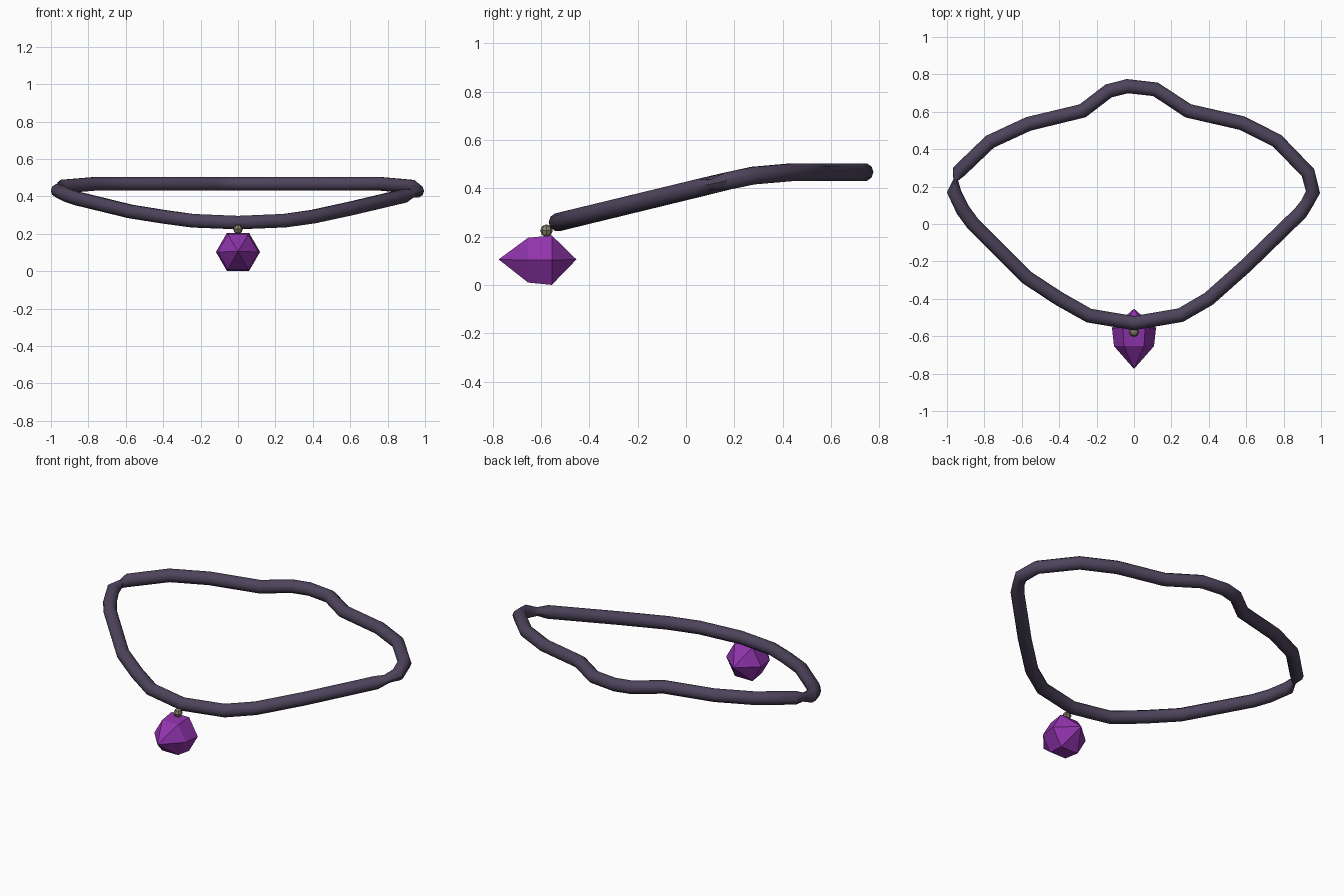
import bpy, bmesh, math
from mathutils import Vector

if "Cube" in bpy.data.objects:
    bpy.data.objects.remove(bpy.data.objects["Cube"])


def material(name, rgb):
    m = bpy.data.materials.new(name)
    m.diffuse_color = (*rgb, 1)
    m.use_nodes = True
    m.node_tree.nodes["Principled BSDF"].inputs["Base Color"].default_value = m.diffuse_color
    return m


def add_object(name, bm, mat):
    bmesh.ops.recalc_face_normals(bm, faces=bm.faces[:])
    me = bpy.data.meshes.new(name)
    bm.to_mesh(me)
    bm.free()
    me.materials.append(mat)
    ob = bpy.data.objects.new(name, me)
    bpy.context.collection.objects.link(ob)
    return ob


def bridge(bm, a, b):
    n = len(a)
    for i in range(n):
        bm.faces.new((a[i], a[(i + 1) % n], b[(i + 1) % n], b[i]))


dark_leather = material("dark leather", (0.075, 0.057, 0.105))
purple_gem = material("purple crystal", (0.28, 0.034, 0.41))
dull_brass = material("dull brass", (0.24, 0.22, 0.14))

# Cord path seen from above: x, y, sideways scale, vertical scale
path = [(0, -.53, 1, 1), (.25, -.487, 1, 1), (.40, -.40, 1, 1), (.60, -.222, 1, 1),
        (.89, .06, 1, 1), (.925, .11, .9, .6), (.957, .17, 1, 1), (.93, .275, 1, 1),
        (.765, .445, 1, 1), (.575, .54, 1, 1), (.29, .605, 1, 1), (.115, .72, 1, 1),
        (-.035, .737, 1, 1), (-.135, .712, 1, 1), (-.275, .605, 1, 1),
        (-.565, .535, 1, 1), (-.77, .44, 1, 1), (-.937, .28, 1, 1),
        (-.953, .235, .35, .7), (-.963, .175, 1, 1), (-.915, .075, 1, 1),
        (-.86, .0, 1, 1), (-.575, -.285, 1, 1), (-.40, -.40, 1, 1), (-.24, -.49, 1, 1)]


def drape(y):
    # The front hangs down in a straight slope, the back lies level
    if y < .2:
        return .26 + (y + .53) * .243
    return .467 - .03 * max(0, (.4 - y) / .2) ** 1.5


RADIUS, SIDES = .038, 10
pts = [Vector((x, y, drape(y))) for x, y, _, _ in path]
bm = bmesh.new()
rings = []
for i, p in enumerate(pts):
    before = (p - pts[i - 1]).normalized()
    after = (pts[(i + 1) % len(pts)] - p).normalized()
    tangent = (before + after).normalized()
    side = tangent.cross(Vector((0, 0, 1))).normalized()
    up = side.cross(tangent)
    wide, tall = path[i][2:]
    ring = []
    for k in range(SIDES):
        a = math.tau * k / SIDES
        ring.append(bm.verts.new(p + side * math.cos(a) * RADIUS * wide
                                 + up * math.sin(a) * RADIUS * tall))
    rings.append(ring)
for i in range(len(rings)):
    bridge(bm, rings[i - 1], rings[i])
cord = add_object("cord", bm, dark_leather)
bpy.context.view_layer.objects.active = cord
cord.select_set(True)
bpy.ops.object.shade_smooth_by_angle(angle=math.radians(40))

# Six-sided crystal lying along y, with a long front point and a short back one
bm = bmesh.new()


def hexagon(y, r):
    return [bm.verts.new((r * math.cos(math.tau * k / 6), y,
                          .103 + r * math.sin(math.tau * k / 6))) for k in range(6)]


front, back = hexagon(-.653, .107), hexagon(-.555, .118)
bridge(bm, front, back)
for ring, y in ((front, -.775), (back, -.453)):
    tip = bm.verts.new((0, y, .106))
    for k in range(6):
        bm.faces.new((ring[k], ring[(k + 1) % 6], tip))
add_object("crystal_pendant", bm, purple_gem)

# Small bead joining the crystal to the cord
bm = bmesh.new()
bmesh.ops.create_uvsphere(bm, u_segments=8, v_segments=4, radius=.026)
bmesh.ops.translate(bm, verts=bm.verts[:], vec=(0, -.577, .225))
add_object("link_bead", bm, dull_brass)
